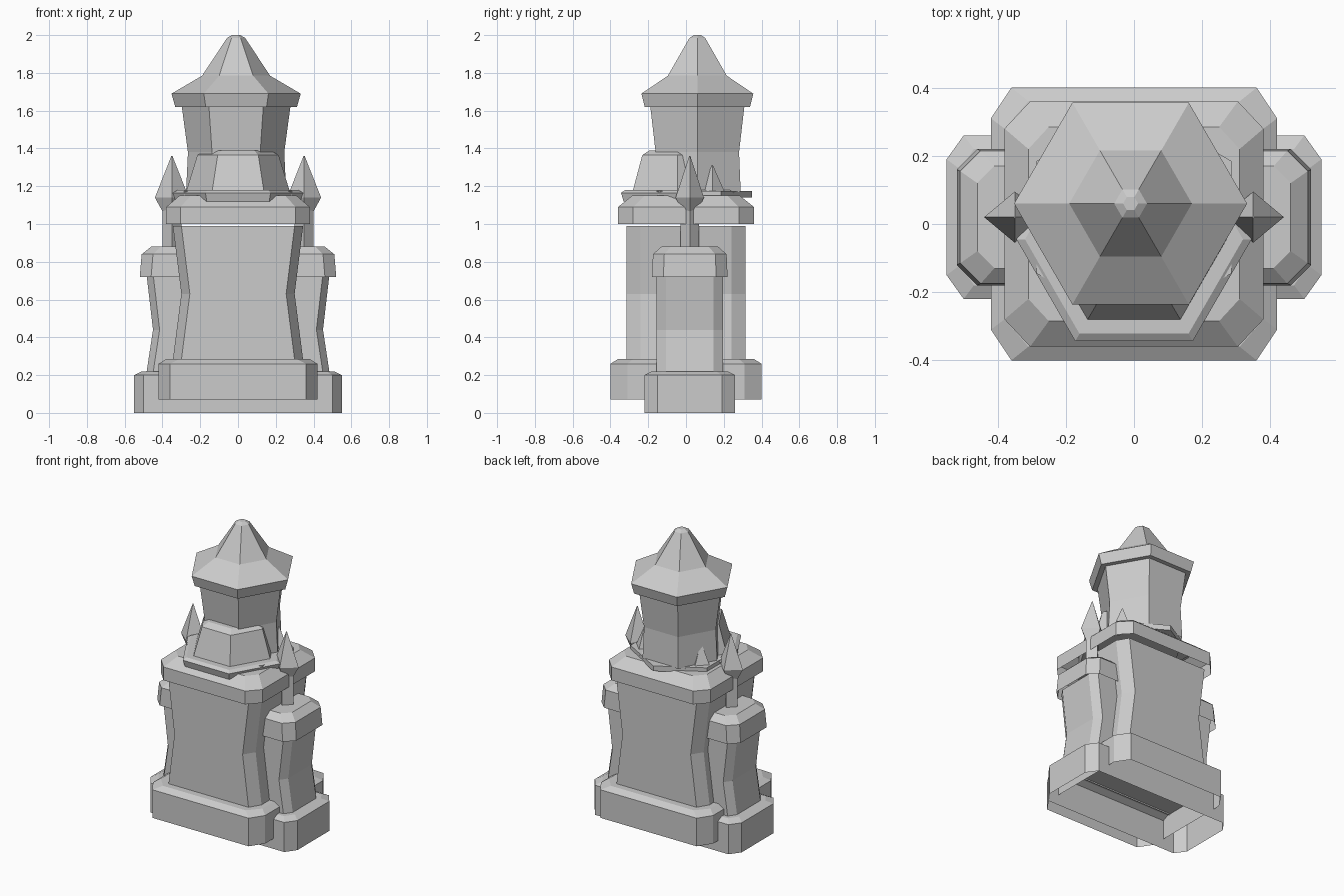
import bpy
from math import sin, cos, radians

cube = bpy.data.objects.get("Cube")
if cube:
    bpy.data.objects.remove(cube, do_unlink=True)

stone = bpy.data.materials.new("grey_stone")
stone.use_nodes = True
GREY = (0.6, 0.6, 0.6, 1)
stone.diffuse_color = GREY
stone.node_tree.nodes["Principled BSDF"].inputs["Base Color"].default_value = GREY


def box_ring(z, hx, hy, cut_x, cut_y, cy=0.0):
    """Rectangle with cut corners at height z."""
    corner = [(hx, hy - cut_y), (hx - cut_x, hy)]
    half = corner + [(-x, y) for x, y in reversed(corner)]
    return [(x, y + cy, z) for x, y in half + [(-x, -y) for x, y in half]]


def round_ring(z, rx, ry=None, sides=6, turn=0, center=(0, 0)):
    """Regular polygon at height z, with a corner on +x unless turned."""
    ry = ry or rx
    angles = [radians(turn + 360 * i / sides) for i in range(sides)]
    return [(center[0] + rx * cos(a), center[1] + ry * sin(a), z) for a in angles]


def loft(name, rings, bottom=False):
    """Skin a stack of rings and close the top."""
    n = len(rings[0])
    verts = [p for ring in rings for p in ring]
    faces = [(k * n + i, k * n + (i + 1) % n, (k + 1) * n + (i + 1) % n, (k + 1) * n + i)
             for k in range(len(rings) - 1) for i in range(n)]
    faces.append(tuple(range(len(verts) - n, len(verts))))
    if bottom:
        faces.append(tuple(reversed(range(n))))
    mesh = bpy.data.meshes.new(name)
    mesh.from_pydata(verts, [], faces)
    mesh.materials.append(stone)
    obj = bpy.data.objects.new(name, mesh)
    bpy.context.collection.objects.link(obj)
    return obj


# Wide block that forms both side wings
WING_Y = 0.02
loft("wing_base", [box_ring(0, 0.55, 0.24, 0.05, 0.07, WING_Y),
                   box_ring(0.2, 0.55, 0.24, 0.05, 0.07, WING_Y),
                   box_ring(0.22, 0.51, 0.2, 0.04, 0.06, WING_Y)])
loft("wing_body", [box_ring(z, hx, 0.175, 0.035, 0.05, WING_Y)
                   for z, hx in [(0.21, 0.485), (0.44, 0.45), (0.74, 0.485)]])
loft("wing_cap", [box_ring(0.72, 0.52, 0.2, 0.06, 0.06, WING_Y),
                  box_ring(0.84, 0.51, 0.195, 0.06, 0.06, WING_Y),
                  box_ring(0.88, 0.46, 0.15, 0.05, 0.05, WING_Y)])

# Main block
loft("main_base", [box_ring(0.07, 0.42, 0.4, 0.06, 0.09),
                   box_ring(0.26, 0.42, 0.4, 0.06, 0.09),
                   box_ring(0.285, 0.38, 0.36, 0.07, 0.08)])
loft("main_body", [box_ring(z, hx, 0.315, 0.045, 0.075)
                   for z, hx in [(0.28, 0.345), (0.63, 0.3), (0.99, 0.345)]])
loft("main_cap", [box_ring(1.0, 0.38, 0.36, 0.075, 0.08),
                  box_ring(1.09, 0.38, 0.36, 0.075, 0.08),
                  box_ring(1.15, 0.31, 0.285, 0.06, 0.065)])

# Collar plates and the drum in front of the tower
FRONT = (0, -0.045)
loft("front_collar", [round_ring(1.12, 0.33, center=FRONT),
                      round_ring(1.165, 0.345, center=FRONT),
                      round_ring(1.18, 0.32, center=FRONT)], True)
loft("back_collar", [round_ring(1.14, 0.33, turn=30, center=(0, 0.02)),
                     round_ring(1.175, 0.33, turn=30, center=(0, 0.02))], True)
loft("front_drum", [round_ring(1.17, 0.275, center=FRONT),
                    round_ring(1.365, 0.215, center=FRONT),
                    round_ring(1.39, 0.17, center=FRONT)])

# Hexagonal tower and flared roof
AXIS = (-0.01, 0.06)
loft("tower", [round_ring(z, r, center=AXIS)
               for z, r in [(1.17, 0.265), (1.38, 0.255), (1.64, 0.29)]])
loft("roof", [round_ring(z, r, center=AXIS)
              for z, r in [(1.62, 0.322), (1.69, 0.342), (1.785, 0.18),
                           (1.985, 0.048), (2.0, 0.022)]], True)

# Finials and small fins on both sides
for side, label in [(1, "left"), (-1, "right")]:
    spot = (side * 0.35, 0.02)
    loft(label + "_finial_post", [round_ring(0.87, 0.05, sides=4, center=spot),
                                  round_ring(1.08, 0.05, sides=4, center=spot)])
    loft(label + "_finial", [round_ring(z, rx, ry, 4, 0, spot) for z, rx, ry in
                             [(1.04, 0.035, 0.03), (1.14, 0.09, 0.075), (1.36, 0.003, 0.003)]], True)
    fin = (side * 0.21, 0.14)
    loft(label + "_fin", [round_ring(1.17, 0.065, sides=4, center=fin),
                          round_ring(1.31, 0.003, sides=4, center=fin)])
